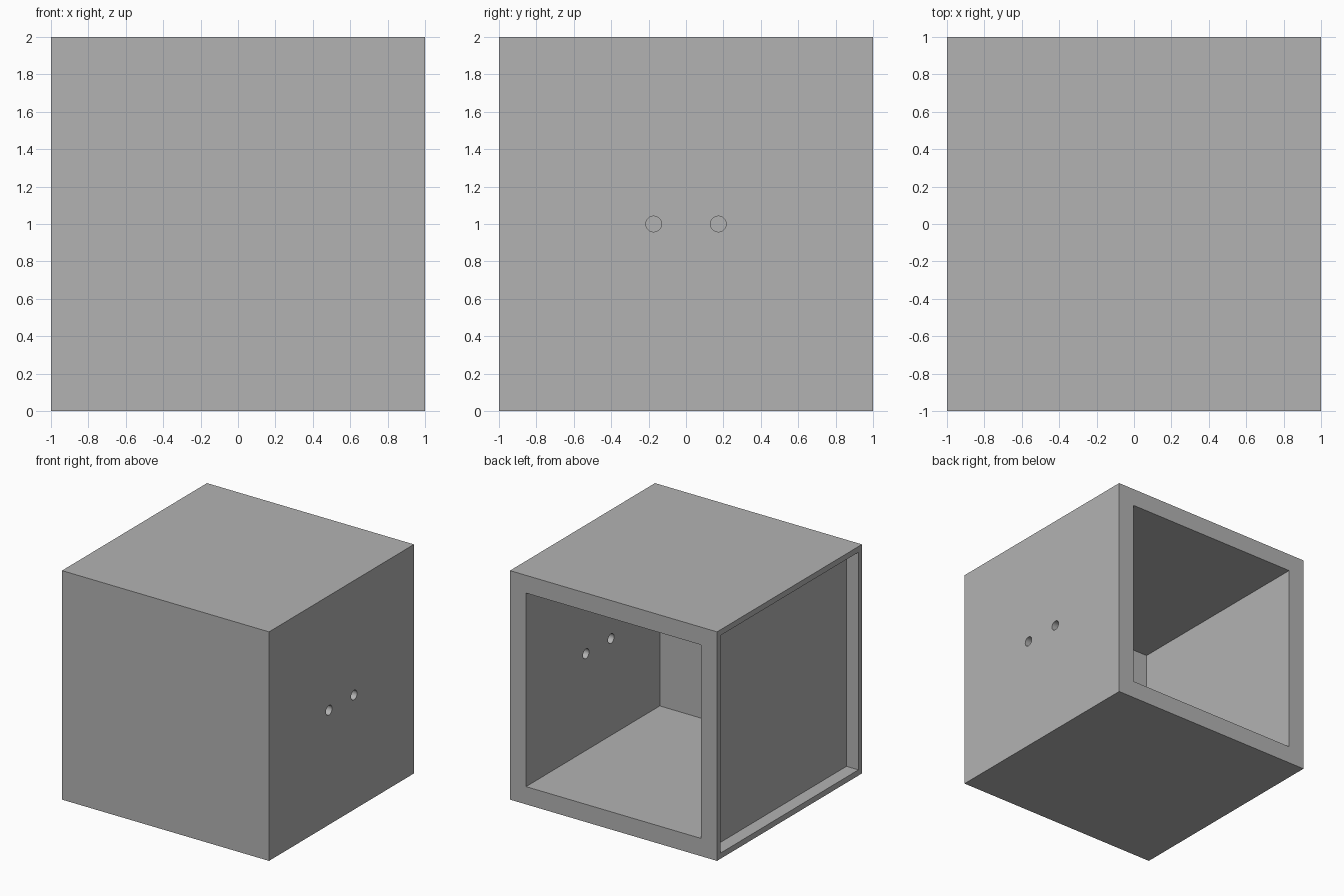
import bpy
import math

WALL = 0.155           # shell thickness
RIM = 0.05             # border around the side recess
RECESS = 0.115         # depth of the side recess
HOLE_R, HOLE_Y = 0.042, 0.173

default = bpy.data.objects.get("Cube")
if default:
    bpy.data.objects.remove(default, do_unlink=True)

grey = bpy.data.materials.new("plain grey")
grey.use_nodes = True
colour = (0.45, 0.45, 0.45, 1)
grey.diffuse_color = colour
grey.node_tree.nodes["Principled BSDF"].inputs["Base Color"].default_value = colour


def box(name, low, high):
    """Axis-aligned box between two corners."""
    centre = [(a + b) / 2 for a, b in zip(low, high)]
    bpy.ops.mesh.primitive_cube_add(size=1, location=centre)
    obj = bpy.context.object
    obj.name = name
    obj.scale = [b - a for a, b in zip(low, high)]
    bpy.ops.object.transform_apply(location=True, rotation=False, scale=True)
    obj.data.materials.append(grey)
    return obj


def cut(body, cutter):
    """Subtract the cutter from the body and discard it."""
    cutter.hide_render = True
    mod = body.modifiers.new("cut", "BOOLEAN")
    mod.operation = "DIFFERENCE"
    mod.solver = "EXACT"
    mod.object = cutter
    bpy.context.view_layer.objects.active = body
    bpy.ops.object.modifier_apply(modifier=mod.name)
    bpy.data.objects.remove(cutter, do_unlink=True)


# Outer shell
shell = box("box_shell", (-1, -1, 0), (1, 1, 2))

# Main cavity, open at the back
inner = 1 - WALL
cut(shell, box("cavity_cutter", (-inner, -inner, WALL), (inner, 1.2, 2 - WALL)))

# Shallow rectangular recess in the -x side
edge = 1 - RIM
cut(shell, box("recess_cutter", (-1.2, -edge, RIM), (RECESS - 1, edge, 2 - RIM)))

# Pair of round holes through the +x wall
for side in (-1, 1):
    bpy.ops.mesh.primitive_cylinder_add(
        vertices=32, radius=HOLE_R, depth=0.4,
        location=(1 - WALL / 2, side * HOLE_Y, 1), rotation=(0, math.pi / 2, 0))
    hole = bpy.context.object
    hole.data.materials.append(grey)
    cut(shell, hole)

# Smooth hole walls, crisp box edges
bpy.ops.object.select_all(action="DESELECT")
shell.select_set(True)
bpy.context.view_layer.objects.active = shell
bpy.ops.object.shade_smooth_by_angle(angle=math.radians(30))
